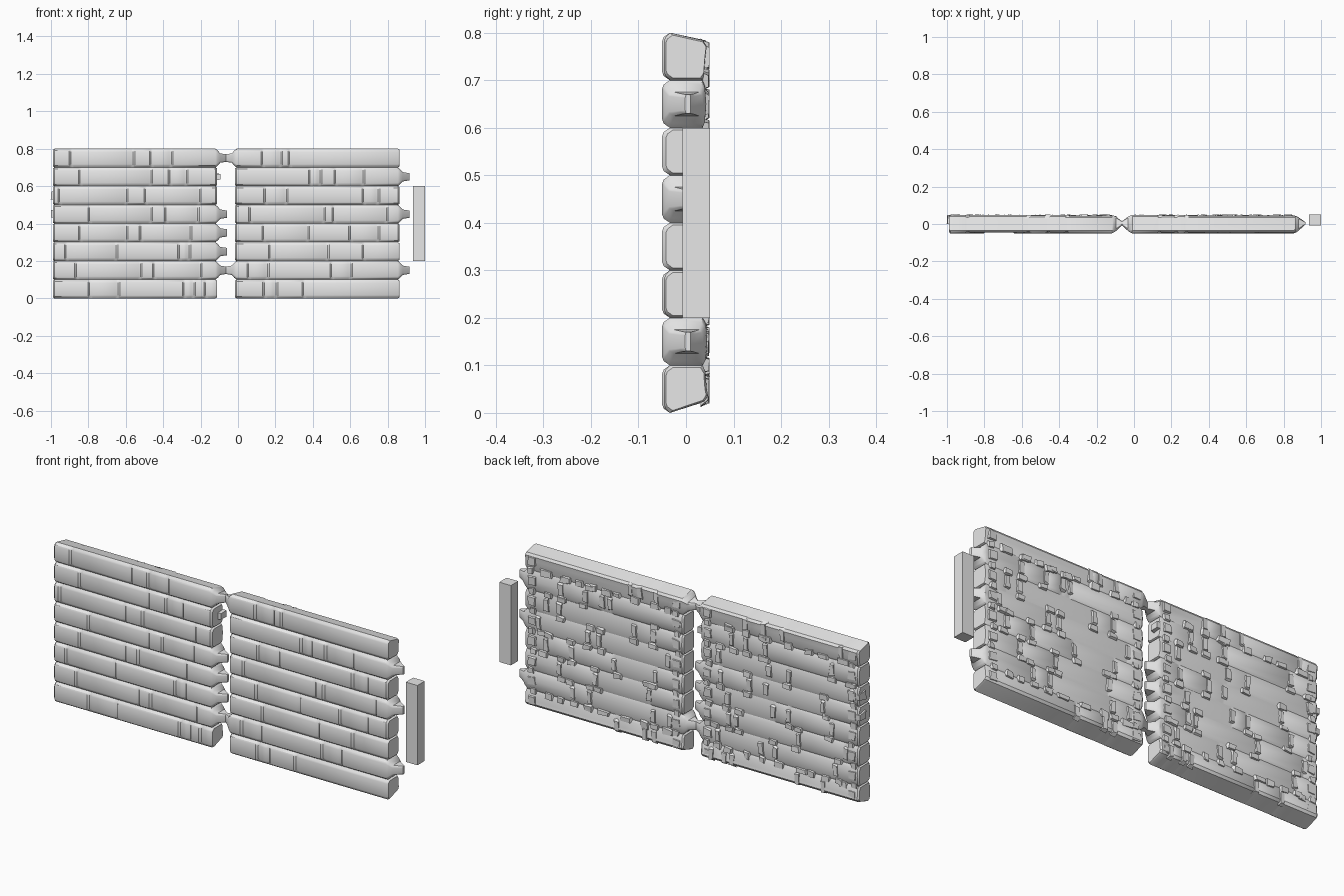
import bpy, bmesh, random
from mathutils import Vector

if "Cube" in bpy.data.objects:
    bpy.data.objects.remove(bpy.data.objects["Cube"])

random.seed(4)
ROW = 0.1

grey = bpy.data.materials.new("plain_grey")
grey.use_nodes = True
grey.diffuse_color = (0.8, 0.8, 0.8, 1)
grey.node_tree.nodes["Principled BSDF"].inputs["Base Color"].default_value = (0.8, 0.8, 0.8, 1)

# Plank cross-section (y, z from the row centre)
PROFILE = [(-.034, -.05), (-.047, -.041), (-.05, -.033), (-.05, .033), (-.047, .041), (-.034, .05),
           (.035, .05), (.043, .038), (.046, 0), (.043, -.038), (.035, -.05)]

# Tapered joint: distance past the panel edge, scale in y, scale in z
TAB = [(.012, .92, .8), (.025, .75, .5), (.05, .32, .42), (.062, .12, .4)]
STUB = [(.008, .85, .9)]


def finish(name, bm):
    """Turn a bmesh into a smooth-shaded object."""
    bmesh.ops.recalc_face_normals(bm, faces=bm.faces)
    mesh = bpy.data.meshes.new(name)
    bm.to_mesh(mesh)
    bm.free()
    mesh.materials.append(grey)
    obj = bpy.data.objects.new(name, mesh)
    bpy.context.collection.objects.link(obj)
    bpy.ops.object.select_all(action='DESELECT')
    obj.select_set(True)
    bpy.context.view_layer.objects.active = obj
    bpy.ops.object.shade_smooth_by_angle(angle=0.6)
    return obj


def section(bm, row, x, front=0, back=0, sy=1, sz=1):
    """One ring of a plank row; outer rows slope in towards the back."""
    ring = []
    for y, z in PROFILE:
        if row == 7 and y > 0 and z > 0:
            y, z = y + .006, z - .016 * (z > .03)
        if row == 0 and y > 0 and z < 0:
            y, z = y + .006, z + .024 * (z < -.03)
        y += front if y < -.04 else back if y > .04 else 0
        ring.append(bm.verts.new((x, .005 + (y - .005) * sy, (row + .5) * ROW + z * sz)))
    return ring


def plank_row(bm, row, x0, x1, seams, left_tab, right_tab):
    """A row of planks, notched at each seam and tapered at the ends."""
    stations = [(x0 - d, 0, 0, sy, sz) for d, sy, sz in reversed(TAB if left_tab else STUB)]
    front, back = 0, 0
    stations.append((x0, front, back, 1, 1))
    for s in seams:
        stations += [(s - .013, front, back, 1, 1), (s - .004, .009, -.006, 1, 1)]
        front = .004 if front == 0 else 0
        back = -random.uniform(0, .006)
        stations += [(s + .004, .009, -.006, 1, 1), (s + .013, front, back, 1, 1)]
    stations.append((x1, front, back, 1, 1))
    stations += [(x1 + d, 0, 0, sy, sz) for d, sy, sz in (TAB if right_tab else STUB)]
    rings = [section(bm, row, *s) for s in stations]
    n = len(PROFILE)
    for a, b in zip(rings, rings[1:]):
        for i in range(n):
            bm.faces.new((a[i], a[(i + 1) % n], b[(i + 1) % n], b[i]))
    bm.faces.new(rings[0])
    bm.faces.new(rings[-1])


def knot(bm, x, z, w, h, y0=.03, y1=.05):
    """A rough chamfered lump on the back."""
    for v in bmesh.ops.create_cube(bm, size=1)["verts"]:
        taper = .75 if v.co.y > 0 else 1
        jitter = Vector((random.uniform(-.004, .004), 0, random.uniform(-.004, .004)))
        y = y1 - random.uniform(0, .004) if v.co.y > 0 else y0
        v.co = Vector((x + v.co.x * w * taper, y, z + v.co.z * h * taper)) + jitter


def panel(side, x0, x1, seams, left_tabs, right_tabs):
    bm = bmesh.new()
    for row, cuts in enumerate(seams):
        plank_row(bm, row, x0, x1, cuts, row in left_tabs, row in right_tabs)
    finish(side + "_plank_panel", bm)

    # Lumps around the seams and along the edges of the back
    bm = bmesh.new()
    for row, cuts in enumerate(seams):
        zc = (row + .5) * ROW
        for s in cuts:
            knot(bm, s, zc, .03, .07)
            for edge in (-1, 1):
                if 0 < row < 7 and random.random() < .6:
                    knot(bm, s + random.uniform(-.02, .02), zc + edge * .05, .05, .032)
        for x in (x0 + .03, x1 - .03):
            knot(bm, x, zc, .05, .05)
            if row:
                knot(bm, x + random.uniform(-.01, .01), row * ROW, .035, .035)
    for z in (.095, .705):
        x = x0 + .08
        while x < x1 - .06:
            w = random.uniform(.03, .08)
            knot(bm, x, z, w, random.uniform(.025, .045))
            x += w + random.uniform(.01, .08)
    finish(side + "_back_knots", bm)


# Seam positions per row, bottom to top
RIGHT_SEAMS = [(-.79, -.645, -.285, -.24, -.17), (-.86, -.525, -.445, -.205),
               (-.915, -.655, -.31, -.265), (-.84, -.6, -.515, -.26), (-.79, -.47, -.38, -.22),
               (-.95, -.6, -.49, -.21), (-.84, -.47, -.36, -.28), (-.89, -.565, -.46, -.36)]
LEFT_SEAMS = [(.145, .2, .355), (.06, .155, .505, .6), (.175, .475, .675),
              (.14, .37, .605, .745), (.07, .455, .515, .79), (.15, .255, .675, .745),
              (.39, .435, .525, .665), (.135, .225, .28)]

panel("right", -.982, -.12, RIGHT_SEAMS, (), (1, 2, 3, 4, 7))
panel("left", -.008, .855, LEFT_SEAMS, (1, 7), (1, 4, 6))

# Small lumps on the outer and inner edges of the right panel
bm = bmesh.new()
for z in (.45, .55):
    knot(bm, -.985, z, .026, .04, .0, .05)
knot(bm, -.108, .65, .03, .035, .0, .045)
finish("edge_knots", bm)

# Free-standing square post
bm = bmesh.new()
for v in bmesh.ops.create_cube(bm, size=1)["verts"]:
    v.co = Vector((.968 + v.co.x * .064, .022 + v.co.y * .058, .4 + v.co.z * .4))
finish("square_post", bm)
